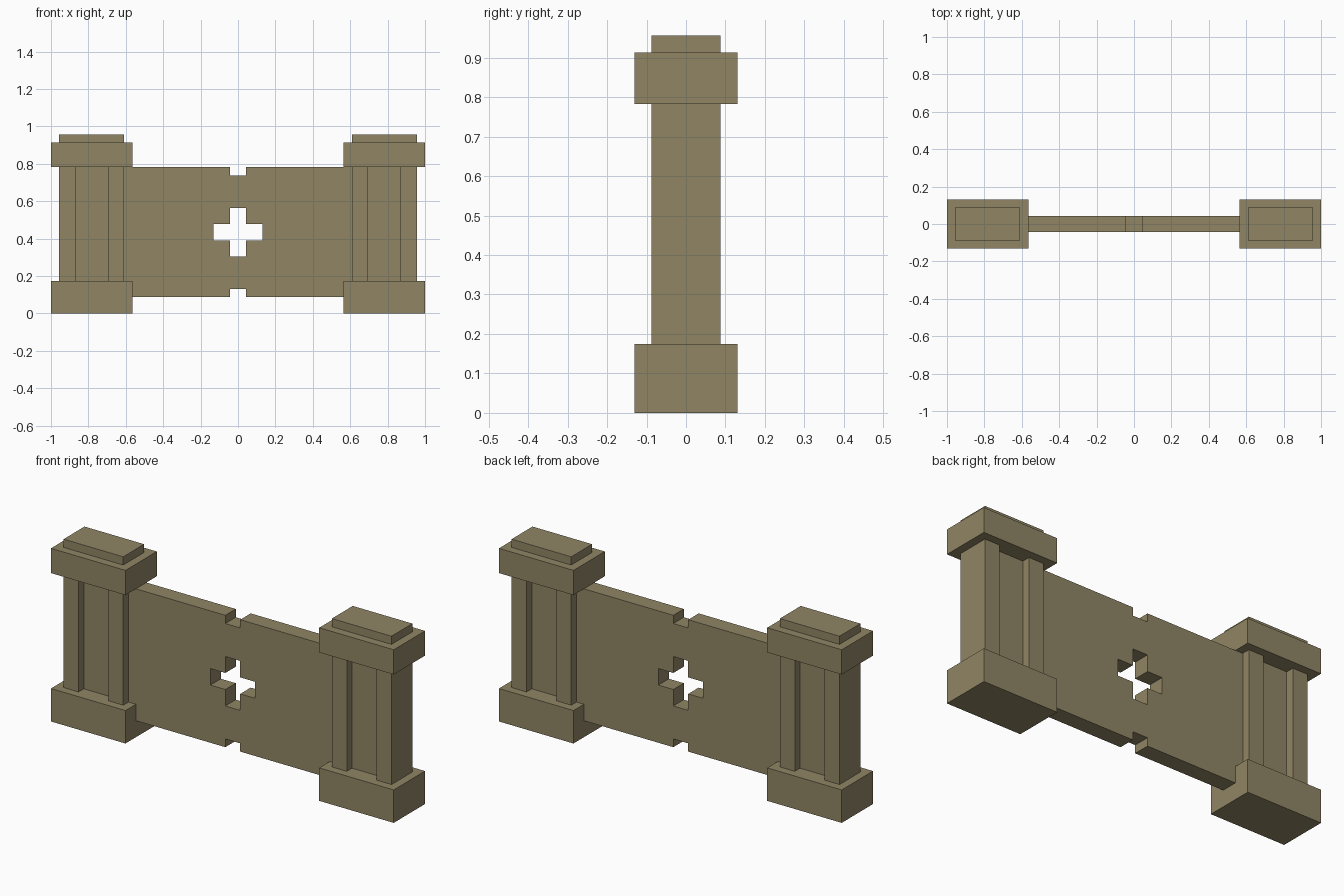
import bpy
import bmesh

cube = bpy.data.objects.get("Cube")
if cube:
    bpy.data.objects.remove(cube, do_unlink=True)

U = 2 / 46  # the model sits on a grid, 46 cells wide

stone = bpy.data.materials.new("tan_stone")
stone.use_nodes = True
color = (0.28, 0.235, 0.13, 1)
stone.diffuse_color = color
stone.node_tree.nodes["Principled BSDF"].inputs["Base Color"].default_value = color


def finish(bm, name):
    bmesh.ops.recalc_face_normals(bm, faces=bm.faces)
    mesh = bpy.data.meshes.new(name)
    bm.to_mesh(mesh)
    bm.free()
    mesh.materials.append(stone)
    obj = bpy.data.objects.new(name, mesh)
    bpy.context.collection.objects.link(obj)
    return obj


def block(name, x0, x1, half_depth, z0, z1):
    """Box given in grid cells, centred on y = 0."""
    bm = bmesh.new()
    bmesh.ops.create_cube(bm, size=1)
    for v in bm.verts:
        v.co.x = U * (x1 if v.co.x > 0 else x0)
        v.co.y = U * (half_depth if v.co.y > 0 else -half_depth)
        v.co.z = U * (z1 if v.co.z > 0 else z0)
    return finish(bm, name)


# Wall panel: half outline with notches and half of the cross opening
outline = [(0, 3), (1, 3), (1, 2), (20, 2), (20, 18), (1, 18), (1, 17), (0, 17),
           (0, 13), (1, 13), (1, 11), (3, 11), (3, 9), (1, 9), (1, 7), (0, 7)]
bm = bmesh.new()
face = bm.faces.new([bm.verts.new((x * U, -U, z * U)) for x, z in outline])
extruded = bmesh.ops.extrude_face_region(bm, geom=[face])["geom"]
moved = [g for g in extruded if isinstance(g, bmesh.types.BMVert)]
bmesh.ops.translate(bm, verts=moved, vec=(0, 2 * U, 0))
# Open the half on its centre plane so the mirrored halves join
seam = [f for f in bm.faces if all(abs(v.co.x) < 1e-5 for v in f.verts)]
bmesh.ops.delete(bm, geom=seam, context="FACES")
wall = finish(bm, "wall_panel")
mirror = wall.modifiers.new("Mirror", "MIRROR")
mirror.use_axis[0] = True

# Pillars: base, two posts with the panel recessed between them, cap, top slab
for side, s in (("left", 1), ("right", -1)):
    for part, a, b, depth, z0, z1 in (
            ("base", 13, 23, 3, 0, 4),
            ("inner_post", 14, 16, 2, 4, 18),
            ("outer_post", 20, 22, 2, 4, 18),
            ("cap", 13, 23, 3, 18, 21),
            ("top_slab", 14, 22, 2, 21, 22)):
        x0, x1 = sorted((s * a, s * b))
        block(f"{side}_pillar_{part}", x0, x1, depth, z0, z1)
